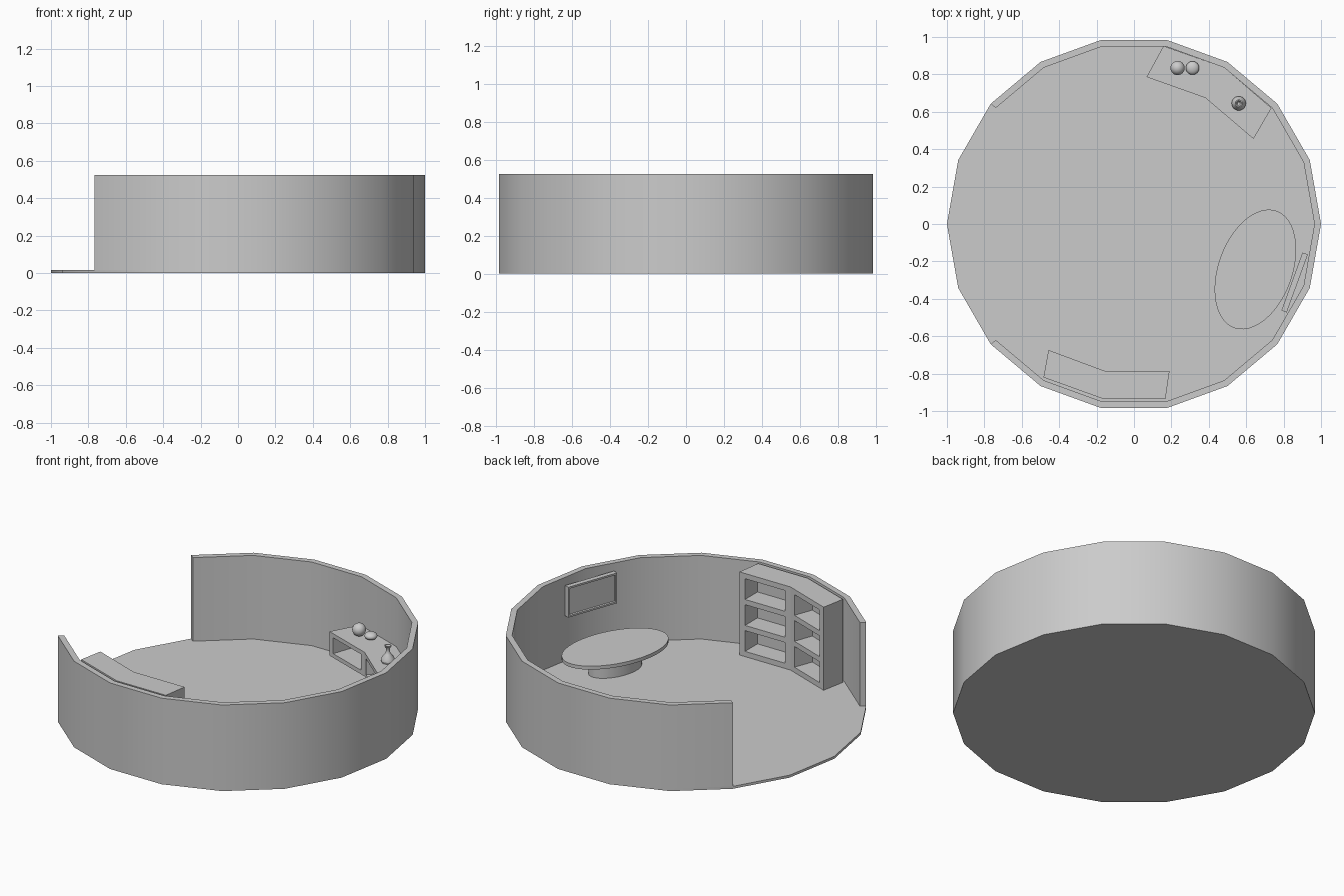
import bpy, bmesh, math
from mathutils import Vector, Matrix

if "Cube" in bpy.data.objects:
    bpy.data.objects.remove(bpy.data.objects["Cube"])

FLOOR = 0.015


def finish(name, bm, smooth=False):
    bmesh.ops.remove_doubles(bm, verts=bm.verts, dist=1e-5)
    bmesh.ops.recalc_face_normals(bm, faces=bm.faces)
    mesh = bpy.data.meshes.new(name)
    bm.to_mesh(mesh)
    bm.free()
    obj = bpy.data.objects.new(name, mesh)
    bpy.context.collection.objects.link(obj)
    if smooth:
        bpy.ops.object.select_all(action='DESELECT')
        obj.select_set(True)
        bpy.context.view_layer.objects.active = obj
        bpy.ops.object.shade_smooth_by_angle(angle=math.radians(30))
    return obj


def polar(r, deg):
    a = math.radians(deg)
    return r * math.cos(a), r * math.sin(a)


def face(bm, pts):
    return bm.faces.new([bm.verts.new(p) for p in pts])


def prism(name, outline, z0, z1, smooth=False):
    bm = bmesh.new()
    f = face(bm, [(x, y, z0) for x, y in outline])
    ext = bmesh.ops.extrude_face_region(bm, geom=[f], use_keep_orig=True)
    verts = [v for v in ext['geom'] if isinstance(v, bmesh.types.BMVert)]
    bmesh.ops.translate(bm, verts=verts, vec=(0, 0, z1 - z0))
    return finish(name, bm, smooth)


def lathe(name, profile, loc, seg=24):
    bm = bmesh.new()
    vs = [bm.verts.new((r, 0, z)) for r, z in profile]
    es = [bm.edges.new(p) for p in zip(vs, vs[1:])]
    bmesh.ops.spin(bm, geom=vs + es, cent=(0, 0, 0), axis=(0, 0, 1),
                   angle=math.tau, steps=seg)
    obj = finish(name, bm, True)
    obj.location = loc
    return obj


def bent_shelf(name, front, back, z0, z1, rows, margin, board, depth):
    """Two-bay shelf unit following the wall, with recessed compartments."""
    bm = bmesh.new()
    ring = front + back[::-1]
    for z in (z0, z1):
        face(bm, [(x, y, z) for x, y in ring])
    for i in range(len(front) - 1, len(ring)):
        a, b = ring[i], ring[(i + 1) % len(ring)]
        face(bm, [(*a, z0), (*b, z0), (*b, z1), (*a, z1)])
    cell = (z1 - z0 - board * (rows + 1)) / rows
    zs = [z0]
    for _ in range(rows):
        zs += [zs[-1] + board, zs[-1] + board + cell]
    zs.append(z1)
    for a, b in zip(front, front[1:]):
        a, b = Vector((*a, 0)), Vector((*b, 0))
        d = (b - a).normalized()
        n = Vector((-d.y, d.x, 0))
        if n.dot(a + b) < 0:
            n = -n
        cols = [a, a + d * margin, b - d * margin, b]
        for c in range(3):
            for r in range(len(zs) - 1):
                lo, hi = Vector((0, 0, zs[r])), Vector((0, 0, zs[r + 1]))
                q = [cols[c] + lo, cols[c + 1] + lo, cols[c + 1] + hi, cols[c] + hi]
                if c == 1 and r % 2:
                    p = [v + n * depth for v in q]
                    face(bm, p)
                    for k in range(4):
                        m = (k + 1) % 4
                        face(bm, [q[k], q[m], p[m], p[k]])
                else:
                    face(bm, q)
    return finish(name, bm)


# Floor and surrounding wall, 18-sided with an open doorway on the left
prism("floor", [polar(1, 20 * i) for i in range(18)], 0, FLOOR, True)
arc = range(-140, 141, 20)
bm = bmesh.new()
for a, b in zip(arc, list(arc)[1:]):
    o0, o1, i0, i1 = polar(1, a), polar(1, b), polar(0.965, a), polar(0.965, b)
    for p, q in ((o0, o1), (i1, i0)):
        face(bm, [(*p, 0), (*q, 0), (*q, 0.525), (*p, 0.525)])
    for z in (0, 0.525):
        face(bm, [(*o0, z), (*o1, z), (*i1, z), (*i0, z)])
for a in (-140, 140):
    o, i = polar(1, a), polar(0.965, a)
    face(bm, [(*o, 0), (*i, 0), (*i, 0.525), (*o, 0.525)])
finish("wall", bm, True)

# Tall bookcase and low wall cabinet
bent_shelf("bookcase", [(-0.457, -0.674), (-0.155, -0.786), (0.19, -0.786)],
           [(-0.484, -0.82), (-0.165, -0.935), (0.168, -0.935)],
           FLOOR, 0.522, 3, 0.038, 0.032, 0.12)
bent_shelf("low_cabinet", [(0.067, 0.786), (0.382, 0.674), (0.639, 0.455)],
           [(0.158, 0.952), (0.483, 0.836), (0.735, 0.62)],
           0.08, 0.227, 1, 0.035, 0.025, 0.14)

# Oval table: top and pedestal
def oval(scale):
    m = Matrix.Rotation(math.radians(70), 2)
    pts = []
    for i in range(48):
        x, y = polar(scale, i * 7.5)
        p = m @ Vector((x * 0.333, y * 0.198))
        pts.append((p.x + 0.649, p.y - 0.243))
    return pts

prism("table_pedestal", oval(0.5), FLOOR, 0.127, True)
prism("table_top", oval(1), 0.127, 0.148, True)

# Wall panel with a raised rim
bm = bmesh.new()
bmesh.ops.create_cube(bm, size=1, matrix=Matrix.Diagonal((0.03, 0.33, 0.185, 1)))
front = [f for f in bm.faces if f.calc_center_median().x < -0.01]
bmesh.ops.inset_region(bm, faces=front, thickness=0.015)
bmesh.ops.inset_region(bm, faces=front, thickness=0.003, depth=-0.01)
panel = finish("wall_panel", bm)
panel.location = (*polar(0.914, -20), 0.387)
panel.rotation_euler.z = math.radians(-20)

# Ornaments on the cabinet
for name, loc, size in (("ball", (0.233, 0.834, 0.265), (0.038, 0.038, 0.038)),
                        ("flattened_ball", (0.313, 0.834, 0.249), (0.036, 0.036, 0.022))):
    bm = bmesh.new()
    bmesh.ops.create_uvsphere(bm, u_segments=24, v_segments=14, radius=1,
                              matrix=Matrix.Diagonal((*size, 1)))
    finish(name, bm, True).location = loc

lathe("vase", [(0, 0), (0.034, 0), (0.038, 0.012), (0.034, 0.03), (0.018, 0.05),
               (0.011, 0.065), (0.012, 0.085), (0.021, 0.1), (0.015, 0.1),
               (0.008, 0.085), (0, 0.08)], (0.56, 0.645, 0.227))
